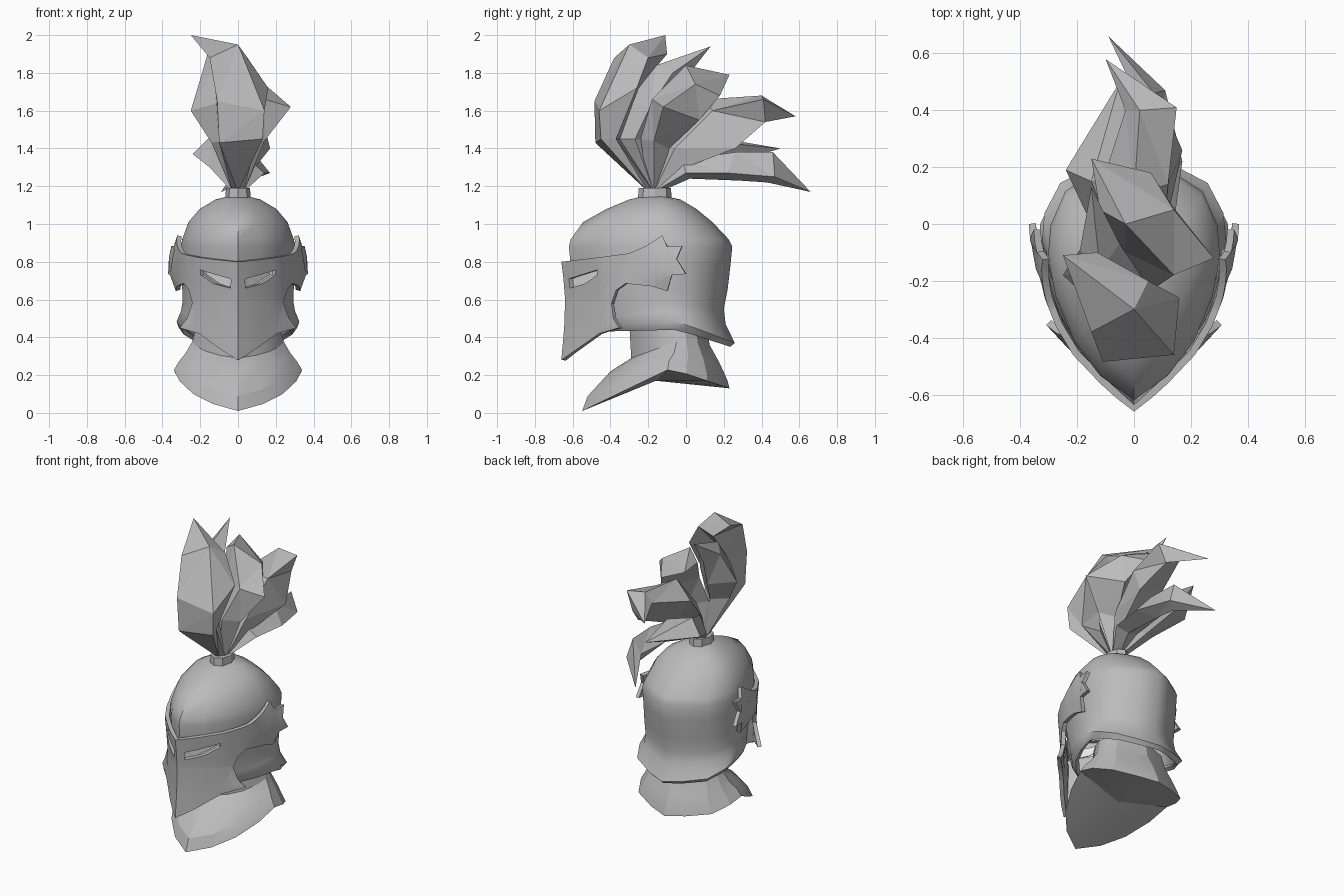
import bpy, bmesh
from mathutils import Vector

cube = bpy.data.objects.get("Cube")
if cube:
    bpy.data.objects.remove(cube)


def material(name, rgb):
    mat = bpy.data.materials.new(name)
    mat.use_nodes = True
    mat.diffuse_color = (*rgb, 1)
    mat.node_tree.nodes["Principled BSDF"].inputs["Base Color"].default_value = (*rgb, 1)
    return mat


steel = material("steel_grey", (0.5, 0.5, 0.5))
pale = material("eye_opening_white", (0.95, 0.95, 0.95))


def finish(bm, name, mat, thickness=0, smooth=None):
    mesh = bpy.data.meshes.new(name)
    bm.to_mesh(mesh)
    bm.free()
    obj = bpy.data.objects.new(name, mesh)
    bpy.context.collection.objects.link(obj)
    mesh.materials.append(mat)
    bpy.ops.object.select_all(action="DESELECT")
    obj.select_set(True)
    bpy.context.view_layer.objects.active = obj
    if thickness:
        mod = obj.modifiers.new("Thickness", "SOLIDIFY")
        mod.thickness = thickness
        mod.offset = -1
        bpy.ops.object.modifier_apply(modifier=mod.name)
    if smooth:
        bpy.ops.object.shade_smooth_by_angle(angle=smooth)
    return obj


def lerp_table(table, t):
    for (a, p), (b, q) in zip(table, table[1:]):
        if t <= b:
            return p + (q - p) * max(0, (t - a) / (b - a))
    return table[-1][1]


# Half plan shared by helmet and collar: width fraction, front-to-back fraction
HALF = [(0, 0), (.39, .1), (.69, .24), (.9, .42), (.99, .58),
        (.96, .71), (.79, .85), (.37, .945), (0, 1)]
PLAN = HALF + [(-u, v) for u, v in HALF[-2:0:-1]]


def loft(levels, bottom=None, top=None):
    """Each level: z at front, side and back, y at front and back, half width."""
    bm = bmesh.new()
    rings = []
    for zf, zs, zb, yf, yb, w in levels:
        heights = [(0, zf), (.6, zs), (1, zb)]
        rings.append([bm.verts.new((u * w, yf + (yb - yf) * v, lerp_table(heights, v)))
                      for u, v in PLAN])
    n = len(PLAN)
    for low, high in zip(rings, rings[1:]):
        for i in range(n):
            j = (i + 1) % n
            bm.faces.new((low[i], low[j], high[j], high[i]))
    for ring, tip in ((rings[0], bottom), (rings[-1], top)):
        if tip:
            pole = bm.verts.new(tip)
            for i in range(n):
                bm.faces.new((ring[i], ring[(i + 1) % n], pole))
    bmesh.ops.recalc_face_normals(bm, faces=bm.faces[:])
    return bm


# Helmet shell with flared, undercut brim, open behind the visor
bm = loft([
    (.43, .44, .35, -.47, .235, .3),
    (.46, .485, .37, -.5, .258, .328),
    (.5, .54, .47, -.52, .21, .305),
    (.56, .58, .55, -.54, .2, .298),
    (.65, .65, .65, -.57, .22, .298),
    (.78, .78, .78, -.61, .235, .302),
    (.88, .88, .88, -.62, .245, .306),
    (.92, .92, .92, -.61, .225, .298),
    (1.01, 1.01, 1.01, -.545, .14, .265),
    (1.08, 1.08, 1.08, -.42, .055, .205),
    (1.13, 1.13, 1.13, -.3, -.03, .12),
], top=(0, -.17, 1.16))
hidden = []
for face in bm.faces:
    c = face.calc_center_median()
    if c.z < .75 and c.y < (-.42 if c.z > .65 else -.48):
        hidden.append(face)
bmesh.ops.delete(bm, geom=hidden, context="FACES")
finish(bm, "helmet_shell", steel, thickness=.025, smooth=.85)

# Neck collar with a pointed front and closed underside
bm = loft([
    (.01, .235, .13, -.55, .23, .343),
    (.09, .28, .17, -.52, .22, .315),
    (.22, .32, .26, -.4, .18, .28),
    (.29, .38, .36, -.29, .125, .245),
    (.47, .47, .45, -.3, .11, .22),
], bottom=(0, -.16, .17), top=(0, -.1, .47))
finish(bm, "neck_collar", steel, smooth=.3)

# Visor: a side outline bent around the face
FRONT = [(.28, -.66), (.45, -.645), (.6, -.64), (.72, -.65), (.8, -.66)]
WIDTH = [(0, 0), (.05, .065), (.1, .12), (.2, .215), (.3, .275),
         (.4, .315), (.5, .345), (.6, .365), (.7, .375)]
EYE = [(-.62, .71), (-.47, .757), (-.47, .73), (-.535, .685), (-.615, .66)]
STAR = [(-.125, .94), (-.1, .88), (-.02, .885), (-.05, .815), (0, .735),
        (-.075, .73), (-.1, .645)]
TOP_EDGE = [(-.45, .825), (-.3, .845), (-.21, .885)]
CHEEK = [(-.18, .67), (-.32, .685), (-.37, .65), (-.395, .58), (-.385, .5), (-.355, .45),
         (-.46, .42), (-.56, .35)]


def curved_panel(name, loops, mat, thickness, inset=0):
    bm = bmesh.new()
    for loop in loops:
        verts = [bm.verts.new((0, y, z)) for y, z in loop]
        for a, b in zip(verts, verts[1:] + verts[:1]):
            bm.edges.new((a, b))
    bmesh.ops.triangle_fill(bm, edges=bm.edges[:], use_beauty=True)
    # Slice the flat sheet so that it can bend
    cuts = [((0, -.61 + i * .05, 0), (0, 1, 0)) for i in range(12)]
    cuts += [((0, 0, z), (0, 0, 1)) for z, _ in FRONT[1:-1]]
    for co, no in cuts:
        bmesh.ops.bisect_plane(bm, geom=bm.verts[:] + bm.edges[:] + bm.faces[:],
                               plane_co=co, plane_no=no)
    bm.normal_update()
    bmesh.ops.reverse_faces(bm, faces=[f for f in bm.faces if f.normal.x < 0])
    for v in bm.verts:
        depth = v.co.y - lerp_table(FRONT, v.co.z)
        # The star leans in above and below, the cheek corner flares out
        lean = lerp_table([(.35, 0), (.55, .3)], depth) * max(0, abs(v.co.z - .78) - .05)
        flare = .04 * max(0, 1 - (v.co - Vector((0, -.355, .45))).length / .12)
        x = lerp_table(WIDTH, depth) + flare - lean
        v.co.x = max(x - inset, .003 if inset else 0)
    # Mirror to the other side and weld the keel
    copy = bmesh.ops.duplicate(bm, geom=bm.verts[:] + bm.edges[:] + bm.faces[:])["geom"]
    for item in copy:
        if isinstance(item, bmesh.types.BMVert):
            item.co.x *= -1
    bmesh.ops.reverse_faces(bm, faces=[f for f in copy if isinstance(f, bmesh.types.BMFace)])
    bmesh.ops.remove_doubles(bm, verts=bm.verts[:], dist=.0005)
    return finish(bm, name, mat, thickness, smooth=.6)


outline = [(y, z) for z, y in FRONT] + TOP_EDGE + STAR + CHEEK
curved_panel("visor", [outline, EYE], steel, .025)

# Pale plates set inside the eye slots
mid = Vector((-.545, .71))
backing = [tuple(mid + (Vector(p) - mid) * 1.15) for p in EYE]
curved_panel("eye_backing", [backing], pale, .006, inset=.04)

# Plume socket
bm = bmesh.new()
bmesh.ops.create_cone(bm, cap_ends=True, segments=8, radius1=.09, radius2=.085, depth=.06)
for v in bm.verts:
    v.co = Vector((v.co.x * .75, v.co.y - .165, v.co.z + 1.16))
finish(bm, "plume_socket", steel)

ROOT = [(-.03, -.17, 1.17), (0, -.2, 1.17), (.03, -.17, 1.17), (0, -.14, 1.17)]


# Plume feathers: four-sided sections (left, front, right, back) ending in a point
def feather(name, tip, *sections):
    bm = bmesh.new()
    rings = [[bm.verts.new(p) for p in ring] for ring in (ROOT, *sections)]
    end = bm.verts.new(tip)
    for i in range(4):
        j = (i + 1) % 4
        for a, b in zip(rings, rings[1:]):
            bm.faces.new((a[i], a[j], b[j], b[i]))
        bm.faces.new((rings[-1][i], rings[-1][j], end))
    bm.faces.new(rings[0])
    bmesh.ops.triangulate(bm, faces=bm.faces[:])
    bmesh.ops.recalc_face_normals(bm, faces=bm.faces[:])
    finish(bm, name, steel)


feather("front_feather", (-.25, -.11, 2),
        [(-.1, -.48, 1.43), (.13, -.45, 1.45), (.1, -.37, 1.45), (-.1, -.34, 1.45)],
        [(-.11, -.485, 1.65), (.14, -.46, 1.6), (.16, -.26, 1.72), (-.12, -.25, 1.72)],
        [(-.15, -.38, 1.88), (0, -.3, 1.95), (.05, -.2, 1.88), (-.13, -.1, 1.9)])
feather("upper_feather", (-.15, .13, 1.94),
        [(-.14, -.26, 1.43), (-.04, -.36, 1.45), (.05, -.27, 1.45), (-.05, -.18, 1.43)],
        [(-.25, -.18, 1.6), (-.11, -.31, 1.64), (.03, -.19, 1.62), (-.1, -.08, 1.58)],
        [(-.19, -.09, 1.8), (-.12, -.16, 1.84), (-.05, -.07, 1.8), (-.12, -.01, 1.76)])
feather("middle_feather", (-.15, .23, 1.79),
        [(-.05, -.17, 1.42), (.05, -.24, 1.45), (.14, -.17, 1.44), (.06, -.09, 1.4)],
        [(-.03, -.1, 1.6), (.14, -.18, 1.66), (.28, -.12, 1.62), (.13, .07, 1.55)],
        [(-.12, .05, 1.78), (-.03, 0, 1.84), (.14, .05, 1.74), (.06, .18, 1.68)])
feather("rear_feather", (-.1, .58, 1.57),
        [(-.08, -.06, 1.36), (0, -.11, 1.42), (.1, -.06, 1.4), (.09, 0, 1.3)],
        [(-.12, .12, 1.55), (0, .1, 1.66), (.12, .14, 1.6), (.17, .26, 1.4)],
        [(-.03, .4, 1.62), (.02, .4, 1.68), (.15, .41, 1.66), (.1, .42, 1.54)])
feather("side_feather", (-.05, .5, 1.4),
        [(-.15, 0, 1.3), (-.07, -.05, 1.38), (.01, 0, 1.34), (-.05, .05, 1.26)],
        [(-.24, .19, 1.37), (-.15, .15, 1.46), (0, .2, 1.43), (-.08, .27, 1.33)])
feather("low_feather", (-.09, .66, 1.17),
        [(-.02, 0, 1.27), (.06, -.02, 1.34), (.14, 0, 1.27), (.06, .02, 1.24)],
        [(-.02, .25, 1.3), (.08, .26, 1.38), (.17, .22, 1.27), (.06, .28, 1.23)],
        [(0, .47, 1.3), (.07, .46, 1.38), (.11, .47, 1.25), (.05, .43, 1.22)])
